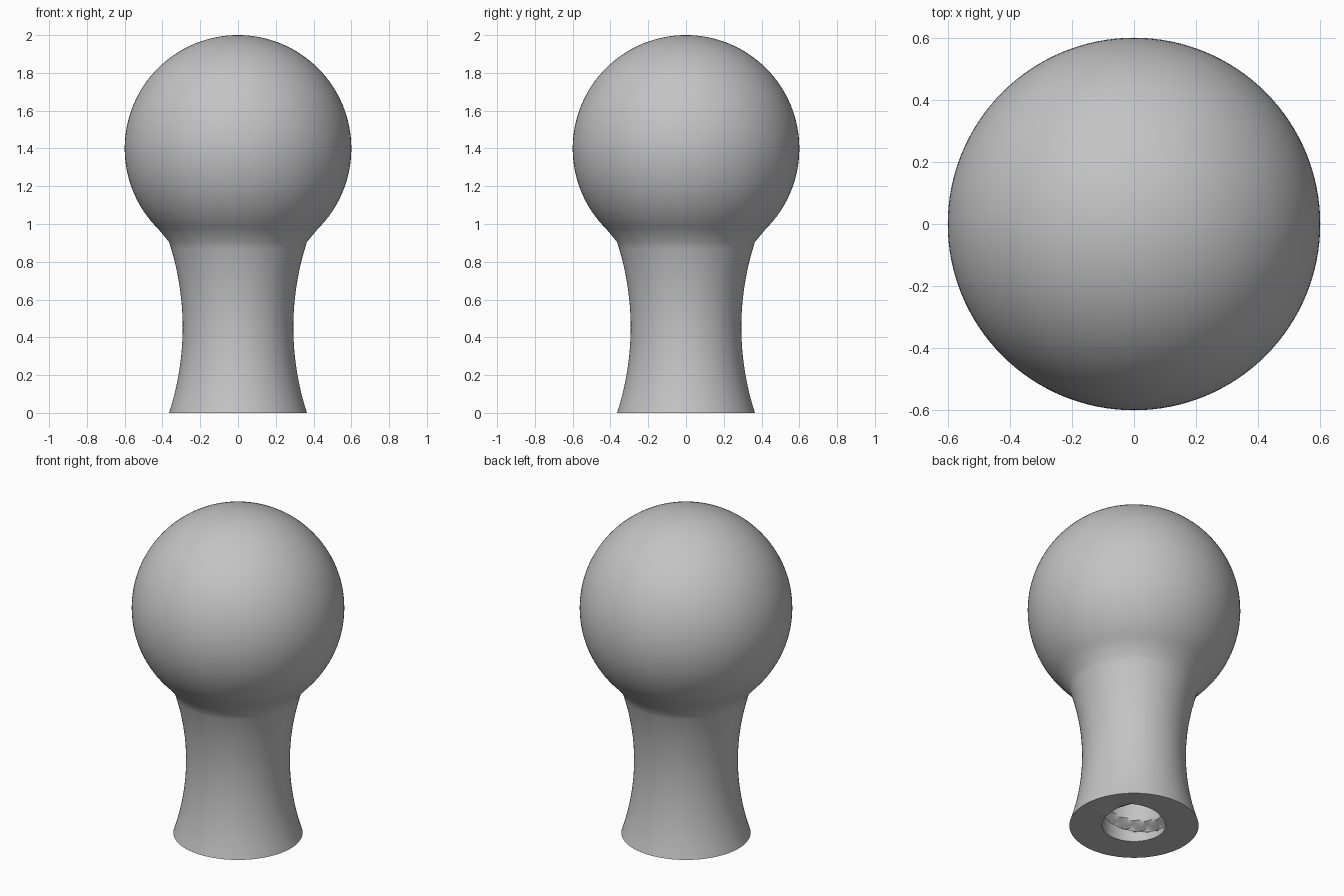
import bpy
import bmesh
from math import sin, cos, pi, radians, sqrt

SEGMENTS = 128
BALL_R, BALL_Z = 0.6, 1.4
FOOT_R, NECK_Z, WAIST_R = 0.365, 0.905, 0.293
BORE_R, THREAD_DEPTH, PITCH, BORE_TOP = 0.18, 0.065, 0.2, 0.8

cube = bpy.data.objects.get("Cube")
if cube:
    bpy.data.objects.remove(cube, do_unlink=True)

grey = bpy.data.materials.new("plain grey")
grey.use_nodes = True
colour = (0.55, 0.55, 0.55, 1)
grey.diffuse_color = colour
grey.node_tree.nodes["Principled BSDF"].inputs["Base Color"].default_value = colour


def waist_radius(z):
    """Radius of the concave handle at height z."""
    half = NECK_Z / 2
    sag = FOOT_R - WAIST_R
    arc = (half**2 + sag**2) / (2 * sag)
    return WAIST_R + arc - sqrt(arc**2 - (z - half)**2)


def thread_radius(z, angle):
    """Radius of the bore, with a helical groove over a third of the pitch."""
    turn = (z / PITCH - (angle - pi / 4) / (2 * pi) + 0.5) % 1 - 0.5
    return BORE_R + THREAD_DEPTH * max(0, 1 - abs(turn) / 0.17)


def add_ring(bm, z, radius):
    ring = []
    for i in range(SEGMENTS):
        a = 2 * pi * i / SEGMENTS
        r = radius(z, a) if callable(radius) else radius
        ring.append(bm.verts.new((r * cos(a), r * sin(a), z)))
    return ring


def join_rings(bm, low, high):
    for i in range(SEGMENTS):
        j = (i + 1) % SEGMENTS
        bm.faces.new((low[i], low[j], high[j], high[i]))


bm = bmesh.new()

# Threaded bore, from its blind end down to the opening
rows = 64
rings = [add_ring(bm, BORE_TOP * (1 - k / rows), thread_radius) for k in range(rows + 1)]
blind_end = rings[0]

# Concave handle
rings += [add_ring(bm, NECK_Z * k / 24, waist_radius(NECK_Z * k / 24)) for k in range(25)]

# Ball, starting where the neck cone touches it
steps = 48
for k in range(steps):
    a = radians(-45 + 135 * k / steps)
    rings.append(add_ring(bm, BALL_Z + BALL_R * sin(a), BALL_R * cos(a)))

for low, high in zip(rings, rings[1:]):
    join_rings(bm, low, high)

# Close the crown and the blind end
for ring, z in ((rings[-1], BALL_Z + BALL_R), (blind_end, BORE_TOP)):
    pole = bm.verts.new((0, 0, z))
    for i in range(SEGMENTS):
        bm.faces.new((ring[i], ring[(i + 1) % SEGMENTS], pole))

bmesh.ops.recalc_face_normals(bm, faces=bm.faces)
mesh = bpy.data.meshes.new("ball_knob")
bm.to_mesh(mesh)
bm.free()
mesh.materials.append(grey)

knob = bpy.data.objects.new("ball_knob", mesh)
bpy.context.collection.objects.link(knob)
bpy.ops.object.select_all(action="DESELECT")
knob.select_set(True)
bpy.context.view_layer.objects.active = knob
bpy.ops.object.shade_smooth_by_angle(angle=radians(35))
